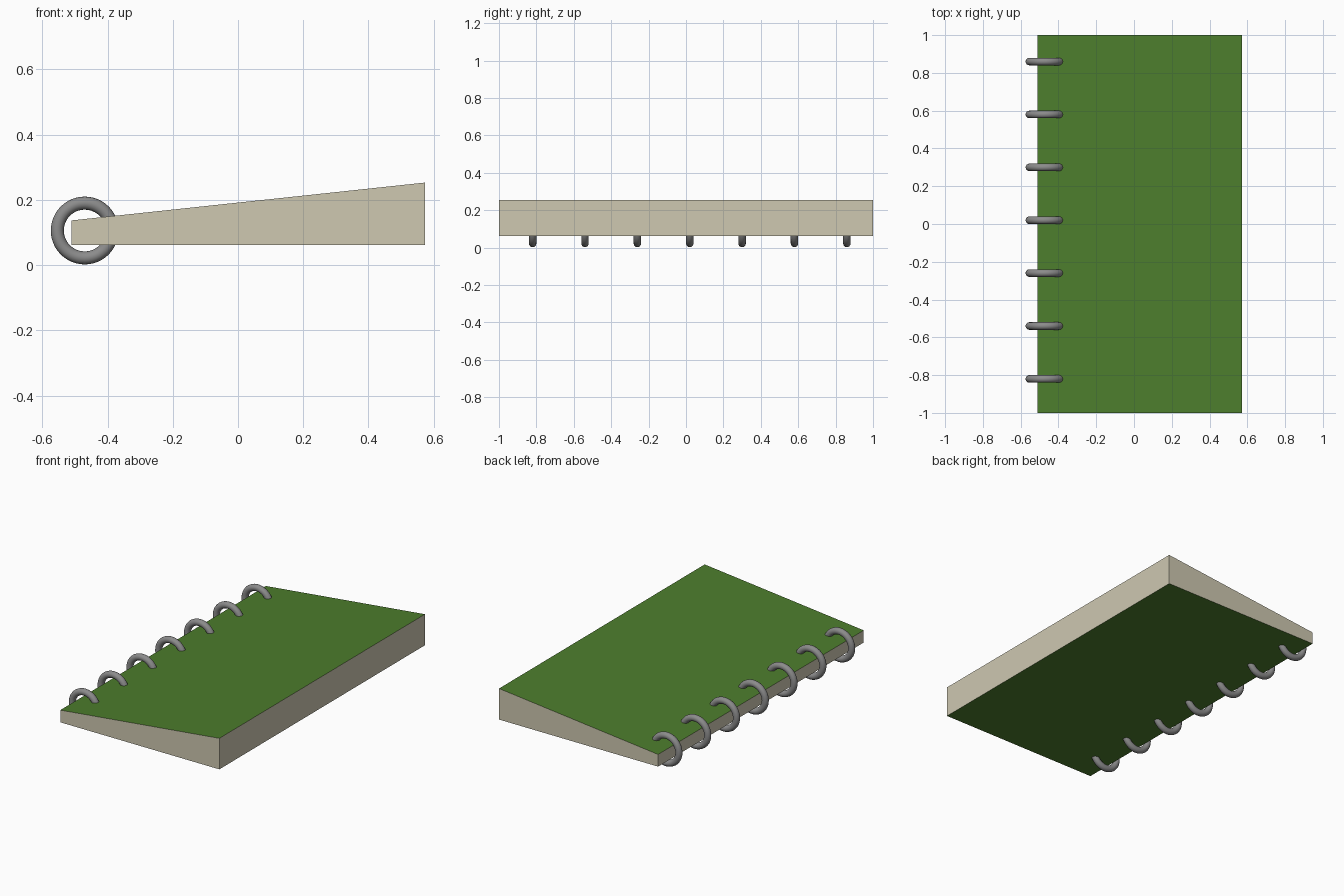
import bpy, bmesh, math

if "Cube" in bpy.data.objects:
    bpy.data.objects.remove(bpy.data.objects["Cube"])


def material(name, rgb):
    m = bpy.data.materials.new(name)
    m.diffuse_color = (*rgb, 1)
    m.use_nodes = True
    m.node_tree.nodes["Principled BSDF"].inputs["Base Color"].default_value = m.diffuse_color
    return m


paper = material("cream paper", (0.62, 0.58, 0.44))
cover = material("green cover", (0.074, 0.205, 0.026))
metal = material("grey metal", (0.26, 0.26, 0.26))

# Wedge-shaped binder block: side profile extruded along y
profile = [(-0.51, 0.062), (0.573, 0.062), (0.573, 0.253), (-0.51, 0.137)]
bm = bmesh.new()
face = bm.faces.new([bm.verts.new((x, -1, z)) for x, z in profile])
ext = bmesh.ops.extrude_face_region(bm, geom=[face])
bmesh.ops.translate(bm, vec=(0, 2, 0),
                    verts=[v for v in ext["geom"] if isinstance(v, bmesh.types.BMVert)])
bmesh.ops.recalc_face_normals(bm, faces=bm.faces)
bm.normal_update()
# Covers on top and bottom, page edges on the sides
for f in bm.faces:
    f.material_index = 1 if abs(f.normal.z) > 0.7 else 0
mesh = bpy.data.meshes.new("page_block")
bm.to_mesh(mesh)
bm.free()
mesh.materials.append(paper)
mesh.materials.append(cover)
bpy.context.collection.objects.link(bpy.data.objects.new("page_block", mesh))

# Row of binding rings along the thin edge
for i in range(7):
    bpy.ops.mesh.primitive_torus_add(
        location=(-0.47, -0.82 + 0.28 * i, 0.106), rotation=(math.pi / 2, 0, 0),
        major_radius=0.084, minor_radius=0.02, major_segments=48, minor_segments=16)
    ring = bpy.context.object
    ring.name = f"binding_ring_{i + 1}"
    ring.data.materials.append(metal)
    bpy.ops.object.shade_smooth()
